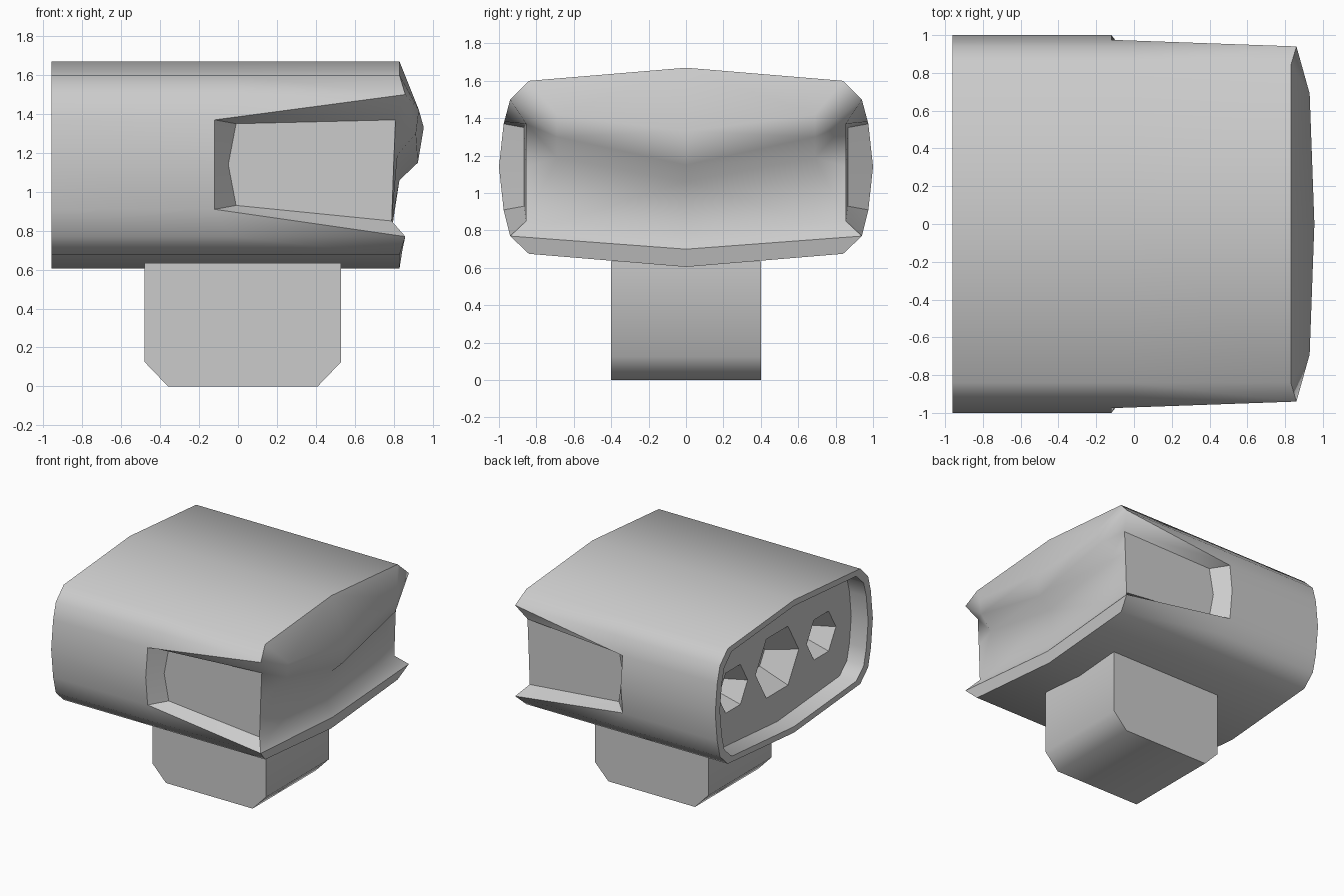
import bpy, bmesh, math
from mathutils import Matrix

if "Cube" in bpy.data.objects:
    bpy.data.objects.remove(bpy.data.objects["Cube"])

# Half outline of the housing (y, z), top centre to bottom centre
HALF = [(0, 1.67), (.84, 1.60), (.94, 1.50), (.975, 1.37), (.975, 1.37), (1, 1.14),
        (.975, .91), (.975, .91), (.94, .77), (.84, .675), (0, .605)]


def finish(name, bm, angle=50):
    bmesh.ops.remove_doubles(bm, verts=bm.verts[:], dist=.0005)
    bmesh.ops.dissolve_degenerate(bm, edges=bm.edges[:], dist=.0005)
    bmesh.ops.recalc_face_normals(bm, faces=bm.faces[:])
    mesh = bpy.data.meshes.new(name)
    bm.to_mesh(mesh)
    bm.free()
    ob = bpy.data.objects.new(name, mesh)
    bpy.context.collection.objects.link(ob)
    if angle:
        bpy.ops.object.select_all(action='DESELECT')
        bpy.context.view_layer.objects.active = ob
        ob.select_set(True)
        bpy.ops.object.shade_smooth_by_angle(angle=math.radians(angle))
    return ob


def ring(x, sy=1, sz=1):
    return [(x, y * sy, 1.14 + (z - 1.14) * sz) for y, z in HALF]


def face(bm, pts, side):
    unique = []
    for p in pts:
        if p not in unique:
            unique.append(p)
    if len(unique) > 2:
        bm.faces.new([bm.verts.new((x, y * side, z)) for x, y, z in unique])


def strip(bm, a, b, side):
    for i in range(len(a) - 1):
        face(bm, [a[i], a[i + 1], b[i + 1], b[i]], side)


# Housing: open rear rim, recessed side panels, overhanging front visor
back, mid = ring(-.96), ring(-.12)
corner, low_corner = (.86, .94, 1.50), (.86, .94, .77)
it, im, ib = (.81, .855, 1.37), (.80, .855, 1.14), (.79, .855, .85)
front = [(.83, 0, 1.67), (.83, .84, 1.60), corner, corner, it, im, ib,
         low_corner, low_corner, (.83, .84, .675), (.83, 0, .605)]
step = [tuple(m + (f - m) * .09 for m, f in zip(p, q)) for p, q in zip(mid, front)]
step[4:7] = [(-.01, .865, 1.35), (-.05, .865, 1.14), (-.01, .865, .93)]
visor0, visor1 = (.955, 0, 1.33), (.93, .69, 1.42)
low0, low1 = (.925, 0, 1.15), (.915, .69, 1.30)
ret0, ret1 = (.83, 0, 1.06), (.82, .69, 1.19)
glass0, glass1 = (.79, 0, .80), (.79, .69, .84)
lip0 = (.845, 0, .70)

bm = bmesh.new()
for side in (1, -1):
    rows = [ring(-.45, .94, .91), ring(-.96, .94, .91), back, mid, step, front]
    for a, b in zip(rows, rows[1:]):
        strip(bm, a, b, side)
    face(bm, rows[0], side)
    for pts in ([front[0], front[1], visor1, visor0], [front[1], corner, visor1],
                [visor0, visor1, low1, low0], [visor1, corner, low1],
                [low0, low1, ret1, ret0], [low1, corner, it, ret1],
                [ret0, ret1, glass1, glass0], [ret1, it, im], [ret1, im, ib, glass1],
                [glass0, glass1, lip0], [glass1, ib, low_corner, lip0],
                [lip0, low_corner, front[9], front[10]]):
        face(bm, pts, side)
finish("housing", bm)

# Rear plate with three six-sided pockets
bm = bmesh.new()
for side in (1, -1):
    a, b = ring(-.81, .96, .94), ring(-.5, .96, .94)
    strip(bm, a, b, side)
    face(bm, a, side)
    face(bm, b, side)
plate = finish("rear_plate", bm, 30)

bm = bmesh.new()
for y, r in ((-.56, .19), (0, .28), (.56, .19)):
    bmesh.ops.create_cone(bm, cap_ends=True, segments=6, radius1=r * 1.03, radius2=r * .45, depth=.22,
                          matrix=Matrix.Translation((-.72, y, 1.13)) @ Matrix.Rotation(math.pi / 2, 4, 'Y'))
cutter = finish("pocket_cutter", bm, 0)
cutter.hide_render = True
cutter.hide_viewport = True
mod = plate.modifiers.new("pockets", 'BOOLEAN')
mod.operation = 'DIFFERENCE'
mod.object = cutter
mod.solver = 'EXACT'

# Foot: block with chamfered lower ends
bm = bmesh.new()
outline = [(-.36, 0), (.41, 0), (.53, .125), (.53, .635), (-.48, .635), (-.48, .125)]
base = bm.faces.new([bm.verts.new((x, -.4, z)) for x, z in outline])
new = bmesh.ops.extrude_face_region(bm, geom=[base])["geom"]
bmesh.ops.translate(bm, vec=(0, .8, 0), verts=[v for v in new if isinstance(v, bmesh.types.BMVert)])
finish("foot", bm)
